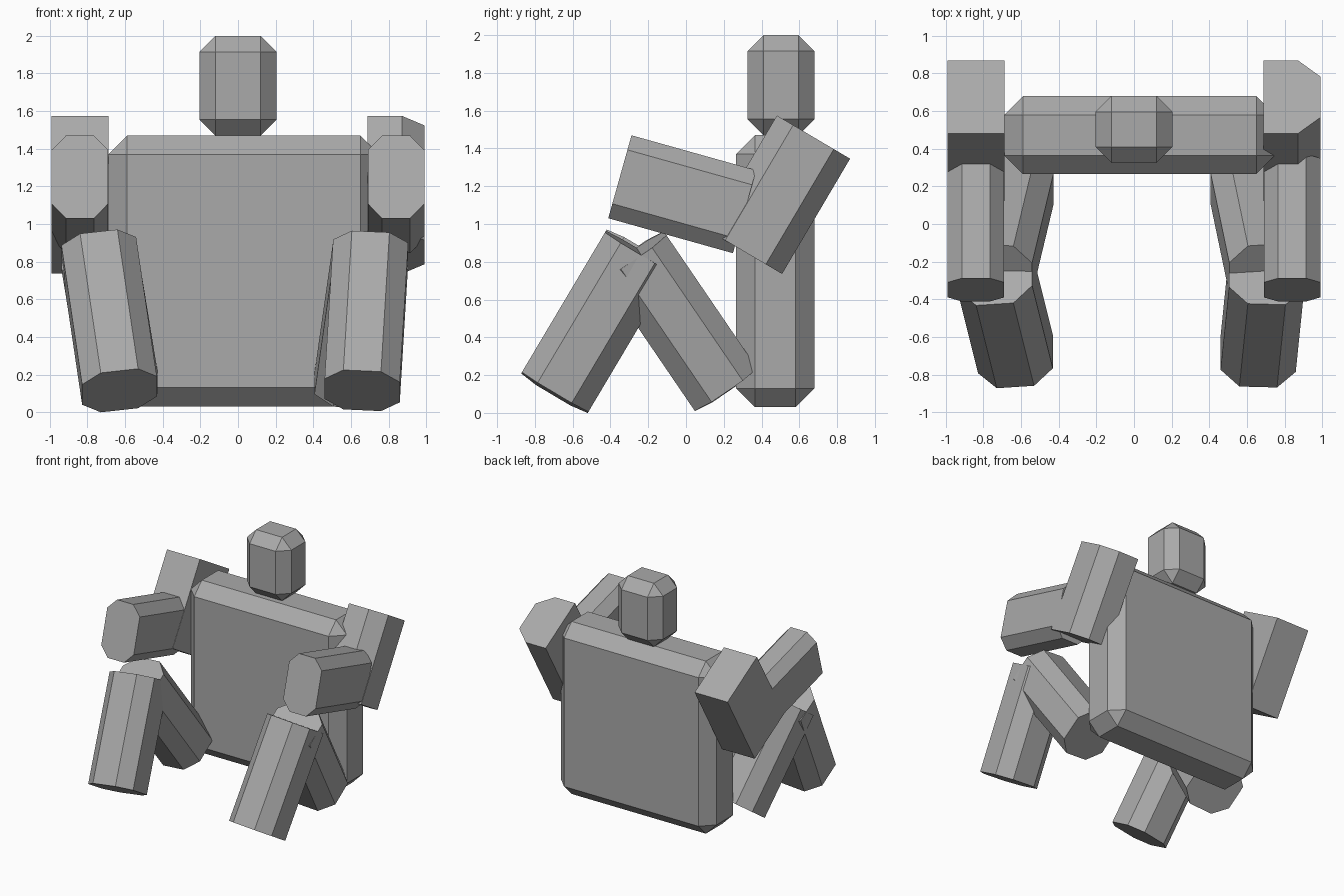
import bpy
import bmesh
from mathutils import Vector

old = bpy.data.objects.get("Cube")
if old:
    bpy.data.objects.remove(old, do_unlink=True)

# One plain grey for the whole figure
grey = bpy.data.materials.new("plain_grey")
grey.use_nodes = True
COLOUR = (0.4, 0.4, 0.4, 1)
grey.diffuse_color = COLOUR
shader = next(n for n in grey.node_tree.nodes if n.type == 'BSDF_PRINCIPLED')
shader.inputs["Base Color"].default_value = COLOUR
shader.inputs["Roughness"].default_value = 0.8


def finish(name, bm):
    bmesh.ops.recalc_face_normals(bm, faces=bm.faces)
    mesh = bpy.data.meshes.new(name)
    bm.to_mesh(mesh)
    bm.free()
    mesh.materials.append(grey)
    obj = bpy.data.objects.new(name, mesh)
    bpy.context.collection.objects.link(obj)
    return obj


def chamfered_box(name, low, high, cut):
    """Box between two corners with every edge cut flat."""
    low, high = Vector(low), Vector(high)
    bm = bmesh.new()
    bmesh.ops.create_cube(bm, size=1)
    for v in bm.verts:
        v.co = (low + high) / 2 + v.co * (high - low)
    bmesh.ops.bevel(bm, geom=bm.edges[:], offset=cut, segments=1,
                    affect='EDGES', profile=0.5)
    return finish(name, bm)


def limb(name, start, end, width, depth, cut, cut_sides=(-1, 1)):
    """Straight bar from start to end; edges on the given x sides are cut."""
    start, end = Vector(start), Vector(end)
    axis = (end - start).normalized()
    u = Vector((1, 0, 0))
    u = (u - axis * u.dot(axis)).normalized()
    v = axis.cross(u)
    profile = []
    for sx, sy in ((1, 1), (-1, 1), (-1, -1), (1, -1)):
        x, y = sx * width / 2, sy * depth / 2
        if sx in cut_sides:
            corner = [(x, y - sy * cut[1]), (x - sx * cut[0], y)]
            profile += corner if sx == sy else corner[::-1]
        else:
            profile.append((x, y))
    bm = bmesh.new()
    base = bm.faces.new([bm.verts.new(start + u * a + v * b) for a, b in profile])
    top = bmesh.ops.extrude_face_region(bm, geom=[base], use_keep_orig=True)["geom"]
    bmesh.ops.translate(bm, vec=end - start,
                        verts=[g for g in top if isinstance(g, bmesh.types.BMVert)])
    return finish(name, bm)


# Torso and head
chamfered_box("torso", (-0.69, 0.265, 0.03), (0.75, 0.68, 1.47), 0.1)
chamfered_box("head", (-0.205, 0.325, 1.47), (0.205, 0.68, 2.0), 0.085)

# Arms: the left upper arm has its outer edges cut, the right one is square
for side, s, cut_sides in (("left", 1, (1,)), ("right", -1, ())):
    x = 0.84 * s
    limb(side + "_upper_arm", (x, 0.315, 0.85), (x, 0.675, 1.46),
         0.304, 0.45, (0.12, 0.1), cut_sides)
    limb(side + "_forearm", (x, 0.31, 1.065), (x, -0.35, 1.25),
         0.3, 0.456, (0.075, 0.08))

# Legs: knees raised, each leg splayed by its own amount (hip, knee, foot x)
for side, hip, knee, foot in (("left", 0.605, 0.705, 0.66),
                              ("right", -0.625, -0.74, -0.63)):
    limb(side + "_thigh", (hip, 0.205, 0.133), (knee, -0.275, 0.837),
         0.4, 0.4, (0.1, 0.1))
    limb(side + "_shin", (foot, -0.69, 0.115), (knee, -0.25, 0.855),
         0.4, 0.41, (0.1, 0.1))
